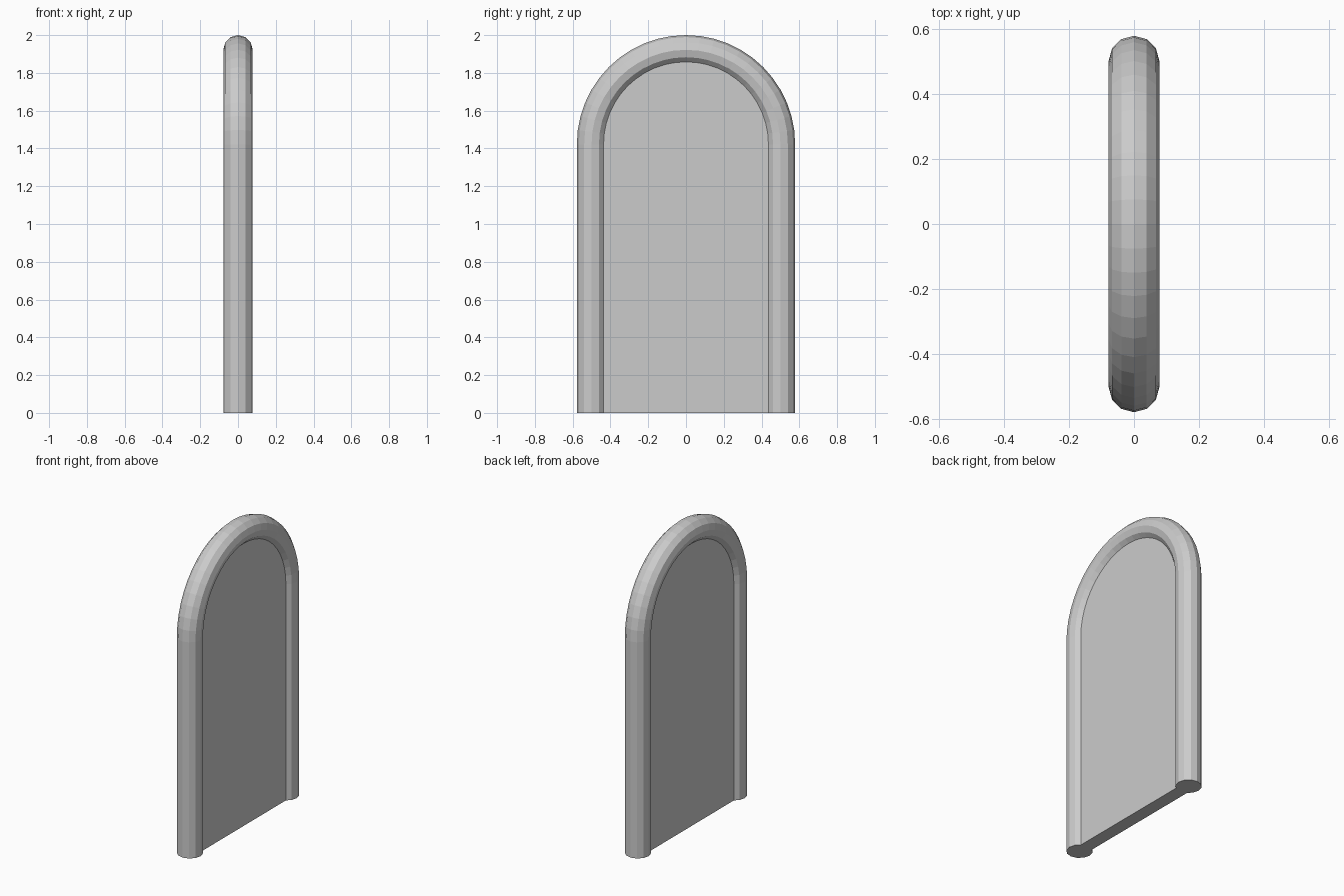
import bpy, bmesh, math
from mathutils import Vector

if "Cube" in bpy.data.objects:
    bpy.data.objects.remove(bpy.data.objects["Cube"])

R, TUBE, SPRING, HALF = 0.5, 0.078, 1.422, 0.043
ARC, SIDES = 24, 12

grey = bpy.data.materials.new("plain grey")
grey.diffuse_color = (0.6, 0.6, 0.6, 1)
grey.use_nodes = True
grey.node_tree.nodes["Principled BSDF"].inputs["Base Color"].default_value = grey.diffuse_color


def arch(radius):
    """Arch outline as (point, outward direction), foot to foot."""
    pts = [(Vector((0, radius, 0)), Vector((0, 1, 0)))]
    for i in range(ARC + 1):
        a = math.pi * i / ARC
        d = Vector((0, math.cos(a), math.sin(a)))
        pts.append((Vector((0, 0, SPRING)) + d * radius, d))
    pts.append((Vector((0, -radius, 0)), Vector((0, -1, 0))))
    return pts


def finish(bm, name):
    bmesh.ops.recalc_face_normals(bm, faces=bm.faces)
    me = bpy.data.meshes.new(name)
    bm.to_mesh(me)
    bm.free()
    me.materials.append(grey)
    bpy.context.collection.objects.link(bpy.data.objects.new(name, me))


# Round faceted frame swept along the arch
bm = bmesh.new()
rings = []
for p, d in arch(R):
    ring = []
    for k in range(SIDES):
        a = 2 * math.pi * k / SIDES
        off = d * math.cos(a) + Vector((math.sin(a), 0, 0))
        ring.append(bm.verts.new(p + off * TUBE))
    rings.append(ring)
for r0, r1 in zip(rings, rings[1:]):
    for k in range(SIDES):
        j = (k + 1) % SIDES
        bm.faces.new((r0[k], r0[j], r1[j], r1[k]))
bm.faces.new(rings[0])
bm.faces.new(rings[-1])
finish(bm, "arch_frame")

# Flat panel filling the frame
bm = bmesh.new()
face = bm.faces.new([bm.verts.new(p + Vector((-HALF, 0, 0))) for p, d in arch(R - 0.04)])
ext = bmesh.ops.extrude_face_region(bm, geom=[face], use_keep_orig=True)
verts = [g for g in ext["geom"] if isinstance(g, bmesh.types.BMVert)]
bmesh.ops.translate(bm, verts=verts, vec=(2 * HALF, 0, 0))
finish(bm, "arch_panel")
